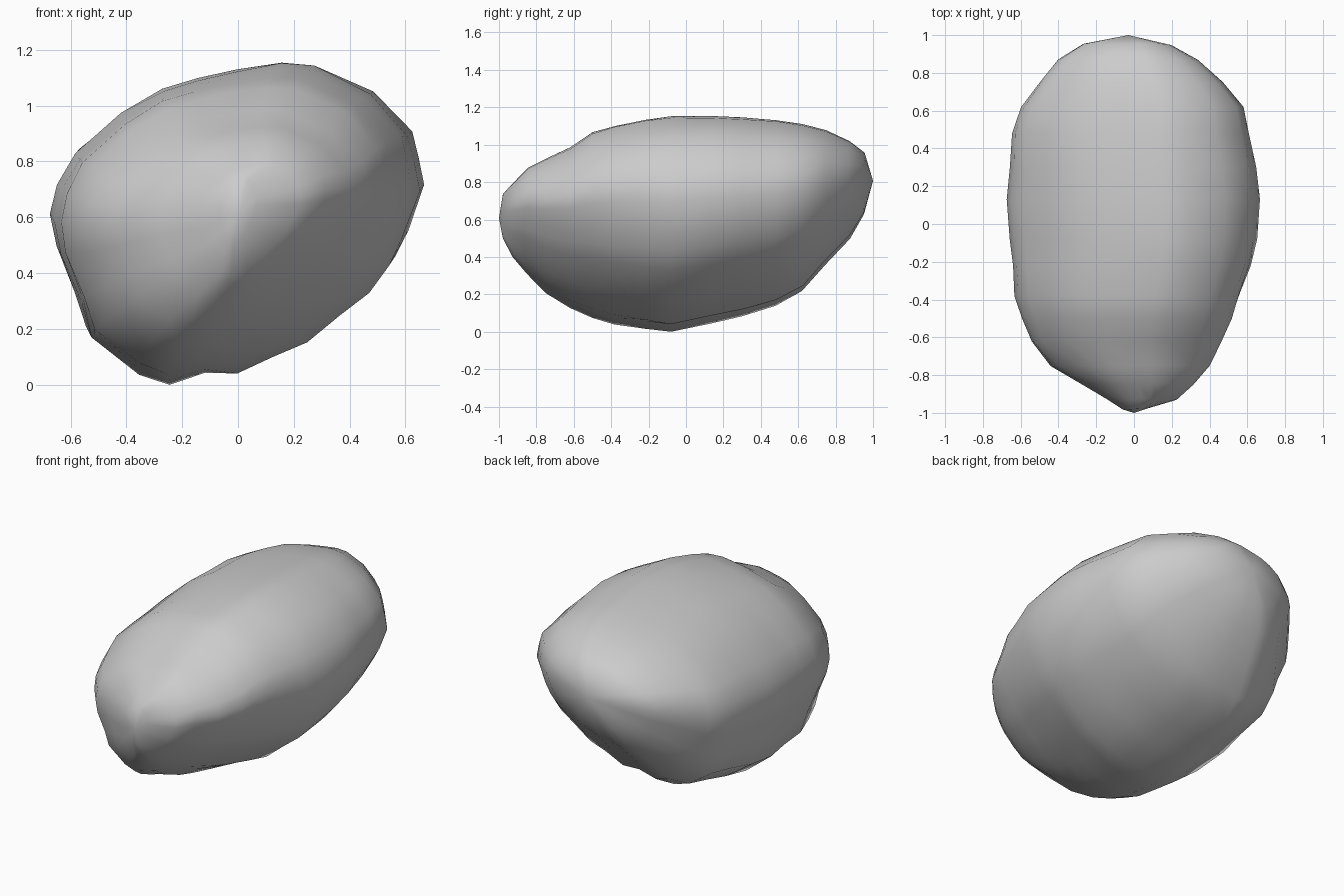
import bpy
import bmesh
from mathutils import Vector, noise

cube = bpy.data.objects.get("Cube")
if cube:
    bpy.data.objects.remove(cube, do_unlink=True)

# Stone colour
grey = bpy.data.materials.new("stone_grey")
grey.use_nodes = True
colour = (0.6, 0.6, 0.6, 1)
grey.diffuse_color = colour
shader = grey.node_tree.nodes["Principled BSDF"]
shader.inputs["Base Color"].default_value = colour
shader.inputs["Roughness"].default_value = 0.9

# Leaning oval cross-section of the stone at its widest (x, z)
SECTION = [(.67, .7), (.655, .8), (.63, .9), (.49, 1.05), (.28, 1.145),
           (.16, 1.155), (0, 1.13), (-.14, 1.1), (-.27, 1.06), (-.42, .97),
           (-.59, .82), (-.65, .7), (-.67, .59), (-.65, .47), (-.58, .3),
           (-.54, .17), (-.36, .04), (-.25, 0), (-.12, .04), (0, .04),
           (.13, .1), (.26, .15), (.38, .25), (.49, .33), (.565, .43), (.61, .53)]
HALF_WIDTH, HALF_HEIGHT = .67, .5775

# Outline along the length: y, left x, right x, bottom z, top z
STATIONS = [(-.98, -.06, .07, .5, .74), (-.93, -.14, .23, .4, .8),
            (-.85, -.28, .32, .31, .88), (-.75, -.44, .41, .21, .93),
            (-.62, -.54, .47, .13, .99), (-.5, -.59, .53, .08, 1.07),
            (-.38, -.63, .57, .045, 1.105), (-.22, -.64, .62, .02, 1.135),
            (-.08, -.655, .65, 0, 1.15), (.13, -.67, .665, .05, 1.155),
            (.3, -.655, .645, .09, 1.145), (.48, -.645, .605, .14, 1.13),
            (.62, -.6, .58, .22, 1.11), (.75, -.5, .47, .36, 1.08),
            (.87, -.4, .34, .5, 1.02), (.95, -.27, .2, .63, .96)]


def ring_points(y, x0, x1, z0, z1):
    """Fit the cross-section to one station, flattening the lower front flank."""
    flat = min(max((-y - .1) / .7, 0), 1)
    for x, z in SECTION:
        u, w = x / HALF_WIDTH, z / HALF_HEIGHT - 1
        excess = max(u * .75 - w * .66 - .5, 0) * flat * .5
        u -= .75 * excess
        w += .66 * excess
        point = Vector(((x0 + x1) / 2 + u * (x1 - x0) / 2, y,
                        (z0 + z1) / 2 + w * (z1 - z0) / 2))
        # Gentle weathered unevenness
        wobble = noise.noise(point * 4) * .012
        centre = Vector((0, 0, .6))
        yield point + (point - centre).normalized() * wobble


# Skin the stone ring by ring
bm = bmesh.new()
rings = [[bm.verts.new(p) for p in ring_points(*s)] for s in STATIONS]
count = len(SECTION)
for near, far in zip(rings, rings[1:]):
    for i in range(count):
        j = (i + 1) % count
        bm.faces.new((near[i], near[j], far[j], far[i]))

# Close the blunt front and back tips
for ring, tip in ((rings[0], (0, -1, .61)), (rings[-1], (-.03, 1, .81))):
    pole = bm.verts.new(tip)
    for i in range(count):
        bm.faces.new((ring[i], ring[(i + 1) % count], pole))

bmesh.ops.recalc_face_normals(bm, faces=bm.faces[:])
for face in bm.faces:
    face.smooth = True

# Rest the stone on the ground
lowest = min(v.co.z for v in bm.verts)
bmesh.ops.translate(bm, verts=bm.verts[:], vec=(0, 0, -lowest))

mesh = bpy.data.meshes.new("boulder")
bm.to_mesh(mesh)
bm.free()
mesh.materials.append(grey)
boulder = bpy.data.objects.new("boulder", mesh)
bpy.context.collection.objects.link(boulder)
